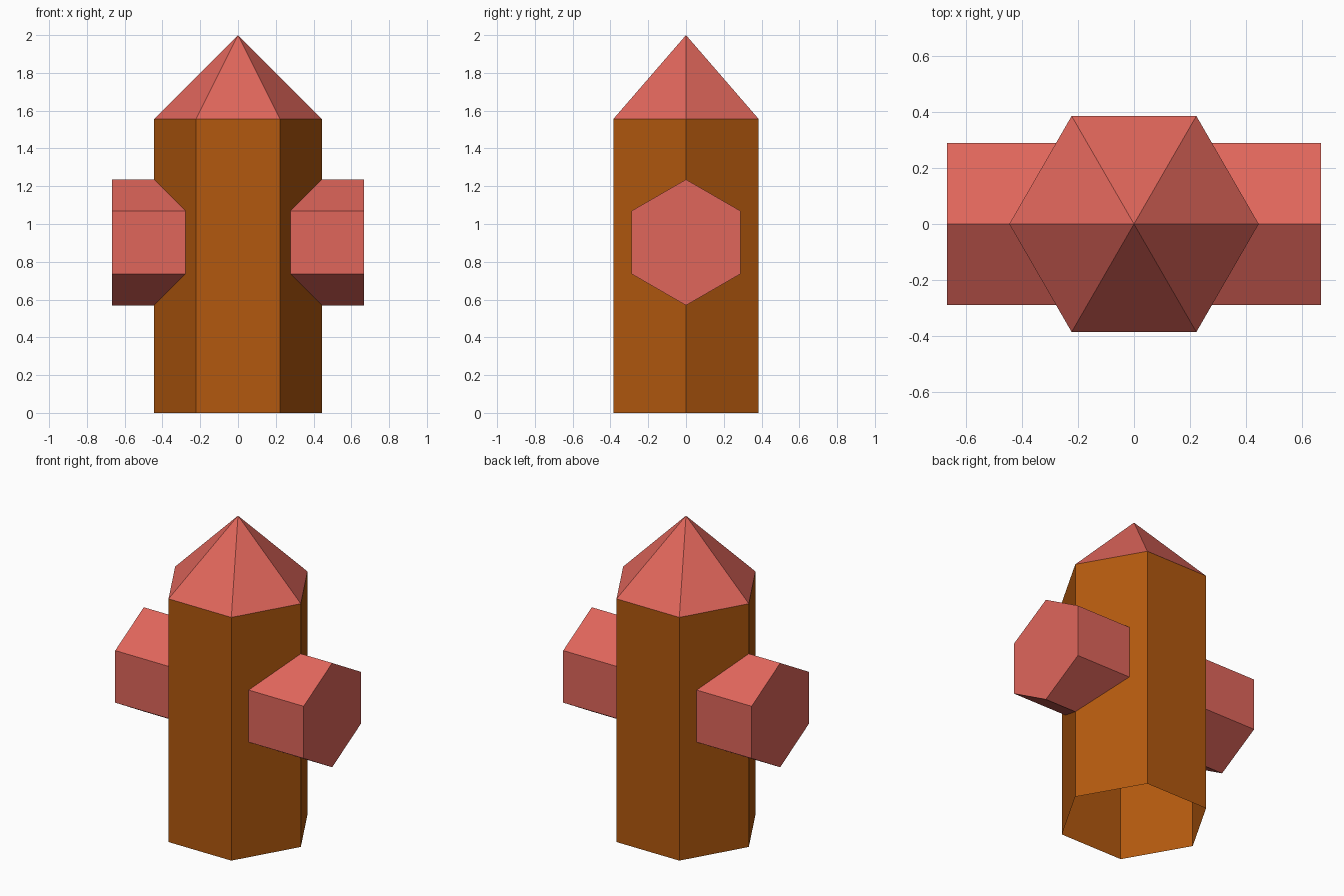
import bpy, math

if "Cube" in bpy.data.objects:
    bpy.data.objects.remove(bpy.data.objects["Cube"])


def material(name, rgb):
    m = bpy.data.materials.new(name)
    m.diffuse_color = (*rgb, 1)
    m.use_nodes = True
    m.node_tree.nodes["Principled BSDF"].inputs["Base Color"].default_value = m.diffuse_color
    return m


brown = material("brown", (0.445, 0.098, 0.0044))
salmon = material("salmon", (0.745, 0.133, 0.105))


def finish(name, mat):
    ob = bpy.context.object
    ob.name = ob.data.name = name
    ob.data.materials.append(mat)
    return ob


HEX_R, BODY_H = 0.4444, 1.5556

# Hexagonal body, an open tube with corners pointing to the sides
bpy.ops.mesh.primitive_cylinder_add(
    vertices=6, radius=HEX_R, depth=BODY_H, end_fill_type='NOTHING',
    location=(0, 0, BODY_H / 2), rotation=(0, 0, math.pi / 6))
finish("body", brown)

# Six-sided pointed roof
bpy.ops.mesh.primitive_cone_add(
    vertices=6, radius1=HEX_R, radius2=0, depth=2 - BODY_H, end_fill_type='NOTHING',
    location=(0, 0, (2 + BODY_H) / 2), rotation=(0, 0, math.pi / 6))
finish("roof", salmon)

# Hexagonal cross bar through the body, corners pointing up and down
bpy.ops.mesh.primitive_cylinder_add(
    vertices=6, radius=0.3333, depth=1.3333, end_fill_type='NGON',
    location=(0, 0, 0.9025), rotation=(math.pi / 2, 0, math.pi / 2))
finish("cross_bar", salmon)
